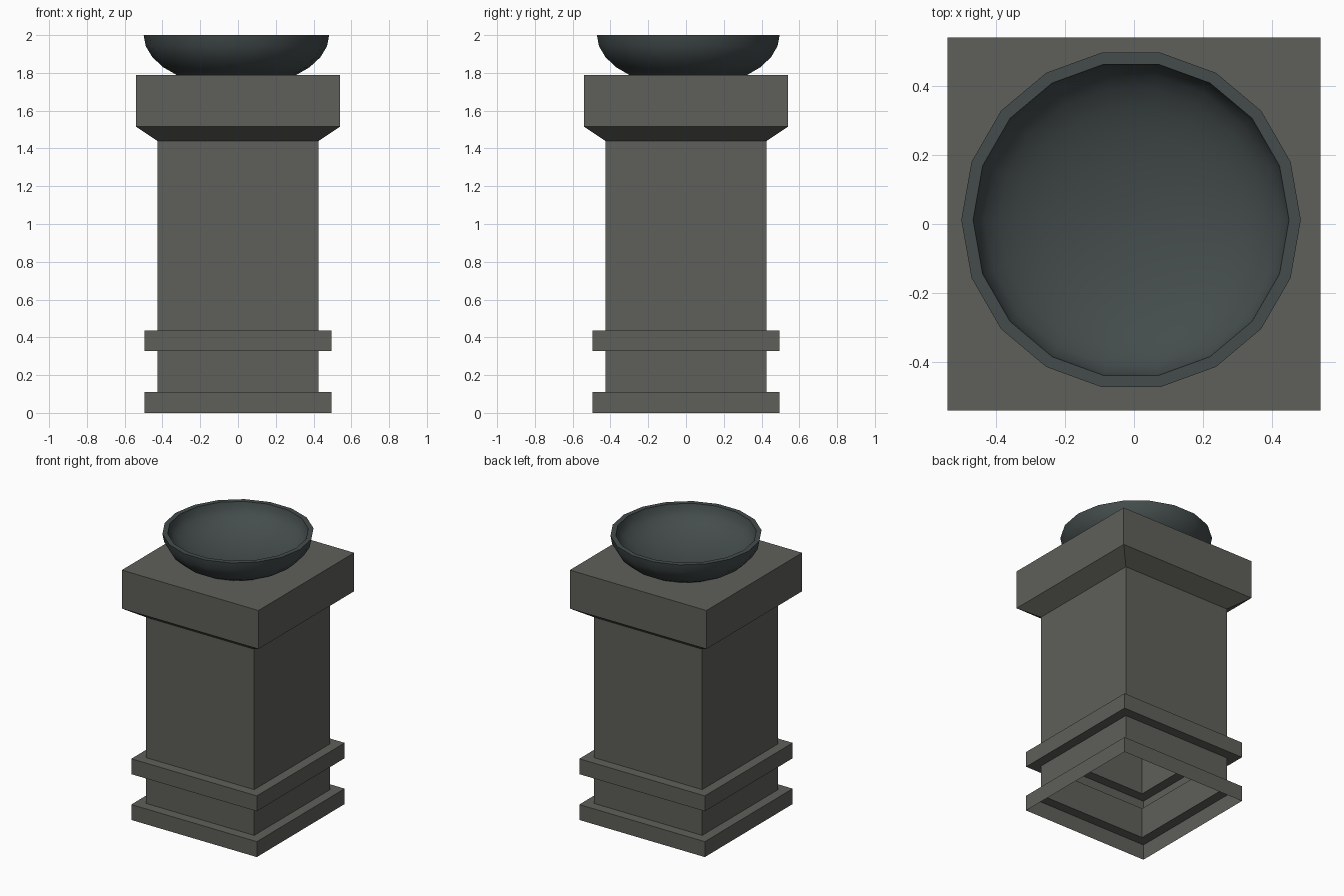
import bpy, bmesh, math

if "Cube" in bpy.data.objects:
    bpy.data.objects.remove(bpy.data.objects["Cube"])


def material(name, rgb):
    m = bpy.data.materials.new(name)
    m.diffuse_color = (*rgb, 1.0)
    m.use_nodes = True
    m.node_tree.nodes["Principled BSDF"].inputs["Base Color"].default_value = m.diffuse_color
    return m


def lathe(name, profile, sides, turn, centre, mat, cap_start, cap_end):
    """Loft rings of (radius, z) around a vertical axis."""
    bm = bmesh.new()
    rings = []
    for r, z in profile:
        ring = []
        for i in range(sides):
            a = turn + 2 * math.pi * i / sides
            ring.append(bm.verts.new((centre[0] + r * math.cos(a),
                                      centre[1] + r * math.sin(a), z)))
        rings.append(ring)
    for lo, hi in zip(rings, rings[1:]):
        for i in range(sides):
            j = (i + 1) % sides
            bm.faces.new((lo[i], lo[j], hi[j], hi[i]))
    if cap_start:
        bm.faces.new(rings[0][::-1])
    if cap_end:
        bm.faces.new(rings[-1])
    mesh = bpy.data.meshes.new(name)
    bm.to_mesh(mesh)
    bm.free()
    mesh.materials.append(mat)
    ob = bpy.data.objects.new(name, mesh)
    bpy.context.collection.objects.link(ob)
    return ob


stone = material("grey stone", (0.114, 0.114, 0.102))
metal = material("dark blue grey", (0.058, 0.072, 0.072))

# Square pedestal: hollow shell, open underneath (half width, z)
steps = [(0.496, 0), (0.496, 0.11), (0.427, 0.11), (0.427, 0.327),
         (0.496, 0.327), (0.496, 0.437), (0.427, 0.437), (0.427, 1.44),
         (0.54, 1.515), (0.54, 1.79)]
lathe("pedestal", [(h * math.sqrt(2), z) for h, z in steps], 4,
      math.pi / 4, (0, 0), stone, False, True)

# Round bowl: outside curve, flat rim, shallow inside curve
outside = [(0.491 * math.cos(math.radians(a)),
            2 - 0.277 * math.sin(math.radians(a))) for a in (51, 38, 25, 12, 0)]
inside = [(0.457 * math.cos(math.radians(a)),
           2 - 0.202 * math.sin(math.radians(a))) for a in range(0, 90, 11)]
bowl = lathe("bowl", outside + inside, 18, 0, (-0.0085, 0.012), metal, True, True)

bpy.ops.object.select_all(action='DESELECT')
bowl.select_set(True)
bpy.context.view_layer.objects.active = bowl
bpy.ops.object.shade_smooth_by_angle(angle=math.radians(40))
